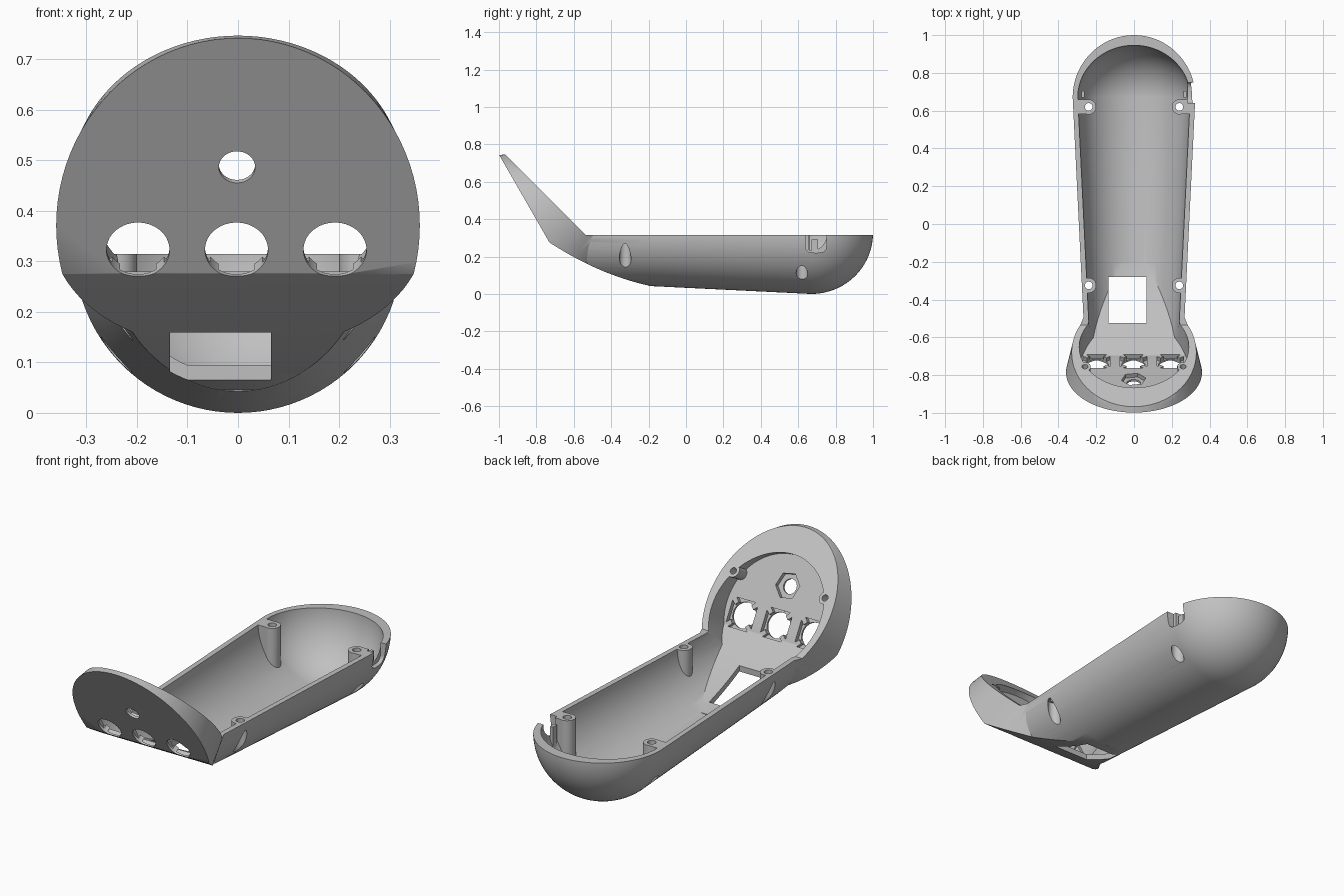
import bpy, bmesh, math
from mathutils import Vector

cube = bpy.data.objects.get("Cube")
if cube:
    bpy.data.objects.remove(cube, do_unlink=True)

grey = bpy.data.materials.new("plain grey")
grey.use_nodes = True
grey.diffuse_color = (0.53, 0.53, 0.53, 1)
grey.node_tree.nodes["Principled BSDF"].inputs["Base Color"].default_value = grey.diffuse_color

TAU = 2 * math.pi
RIM = 0.315          # height of the open rim
AXIS = 0.325         # height of the handle's axis
TILT = Vector((0, -0.498, 0.867))    # up along the head's front face
INTO = Vector((0, 0.867, 0.498))     # from the front face inwards
FOOT = Vector((0, -0.73, 0.275))     # lower edge of the front face


def loft(name, rings):
    """Closed solid through rings with equal point counts."""
    bm = bmesh.new()
    loops = [[bm.verts.new(p) for p in ring] for ring in rings]
    n = len(loops[0])
    for a, b in zip(loops, loops[1:]):
        for i in range(n):
            j = (i + 1) % n
            bm.faces.new((a[i], a[j], b[j], b[i]))
    bm.faces.new(loops[0])
    bm.faces.new(loops[-1])
    bmesh.ops.recalc_face_normals(bm, faces=bm.faces)
    mesh = bpy.data.meshes.new(name)
    bm.to_mesh(mesh)
    bm.free()
    mesh.materials.append(grey)
    obj = bpy.data.objects.new(name, mesh)
    bpy.context.collection.objects.link(obj)
    return obj


def combine(obj, other, op):
    """Apply a boolean and discard the second solid."""
    mod = obj.modifiers.new(op, 'BOOLEAN')
    mod.operation, mod.solver, mod.object = op, 'EXACT', other
    bpy.context.view_layer.objects.active = obj
    bpy.ops.object.modifier_apply(modifier=mod.name)
    bpy.data.objects.remove(other, do_unlink=True)


def cut(obj, other):
    combine(obj, other, 'DIFFERENCE')


def ellipse(centre, u, v, n=96):
    return [centre + u * math.cos(TAU * i / n) + v * math.sin(TAU * i / n) for i in range(n)]


def rod(start, end, radius, n=40):
    axis = (end - start).normalized()
    u = axis.orthogonal().normalized() * radius
    v = axis.cross(u)
    return loft("rod", [ellipse(start, u, v, n), ellipse(end, u, v, n)])


def side_prism(points, x0=-0.6, x1=0.6):
    return loft("prism", [[Vector((x, y, z)) for y, z in points] for x in (x0, x1)])


def box(x0, x1, y0, y1, z0, z1):
    return side_prism([(y0, z0), (y1, z0), (y1, z1), (y0, z1)], x0, x1)


def on_face(x, s, d):
    return Vector((x, 0, 0)) + FOOT + TILT * s + INTO * d


def handle(name, wall, end_radius, end_length):
    """Tapered tube with a domed rear end, turned round the y axis."""
    profile = [(y, 0.325 - 0.049 * (0.67 - y) - wall) for y in (-0.7, -0.2, 0.3)]
    for i in range(25):
        a = math.pi / 2 * min(i / 24, 0.995)
        profile.append((0.67 + end_length * math.sin(a), end_radius * math.cos(a)))
    return loft(name, [ellipse(Vector((0, y, AXIS)), Vector((r, 0, 0)), Vector((0, 0, r)))
                       for y, r in profile])


def underside(lift, steps=16):
    """Curved belly line from the front face back to the handle."""
    out = []
    for i in range(steps + 1):
        u = 0.53 * (1 - i / steps)
        out.append((-0.2 - u, 0.045 + 0.219 * u + 0.406 * u * u + lift))
    return out


# Outer solid: handle plus flared head, trimmed to the side outline
body = handle("handset_shell", 0, 0.325, 0.33)
front_ring = ellipse(Vector((0, -0.785, 0.371)), Vector((0.36, 0, 0)), TILT * 0.428)
back_ring = ellipse(Vector((0, -0.68, 0.46)), Vector((0.33, 0, 0)), Vector((0, -0.287, 0.287)))
head = loft("head", [[a.lerp(b, t) for a, b in zip(front_ring, back_ring)]
                     for t in (-0.3, 0, 0.5, 1, 1.2)])
combine(body, head, 'UNION')
top = on_face(0, 0.65, 0)
outline = [(top.y, top.z)] + underside(0) + [(-0.2, -0.2), (1.2, -0.2), (1.2, RIM),
                                            (-0.535, RIM), (-1.035, RIM + 0.5)]
combine(body, side_prism(outline), 'INTERSECT')

# Inner hollow: handle bore plus head pocket, kept clear of the belly and face
cavity = handle("cavity", 0.027, 0.298, 0.276)
mouth = ellipse(Vector((0, -0.65, 0.43)), Vector((0.29, 0, 0)), Vector((0, -0.217, 0.217)))
combine(cavity, loft("pocket", [[p + INTO * d for p in mouth] for d in (-0.4, 0.05)]), 'UNION')
inner_top = on_face(0, 0.9, 0.035)
inner_foot = on_face(0, 0.015, 0.035)
belly = [p for p in underside(0.03) if p[0] > inner_foot.y + 0.01]
combine(cavity, side_prism([(inner_top.y, inner_top.z), (inner_foot.y, inner_foot.z)] + belly
                           + [(-0.2, -0.21), (1.21, -0.21), (1.21, 1.1)]), 'INTERSECT')

# Screw posts and small ribs stay solid inside the hollow
for side in (-1, 1):
    for y in (-0.325, 0.62):
        x = side * 0.24
        cut(cavity, rod(Vector((x, y, -0.1)), Vector((x, y, 0.4)), 0.04))
        web = sorted((side * 0.25, side * 0.4))
        cut(cavity, box(*web, y - 0.038, y + 0.038, -0.15, 0.41))
    cut(cavity, rod(on_face(side * 0.26, 0.238, -0.05), on_face(side * 0.26, 0.238, 0.2), 0.031))
    rib = sorted((side * 0.262, side * 0.278))
    cut(cavity, box(*rib, 0.67, 0.705, -0.05, 0.29))
cut(body, cavity)

# Screw holes with counterbores from below
for side in (-1, 1):
    for y, depth in ((-0.325, 0.27), (0.62, 0.2)):
        x = side * 0.24
        cut(body, rod(Vector((x, y, -0.1)), Vector((x, y, 0.5)), 0.02))
        cut(body, rod(Vector((x, y, -0.11)), Vector((x, y, depth)), 0.031))
    cut(body, rod(on_face(side * 0.26, 0.238, 0.04), on_face(side * 0.26, 0.238, 0.25), 0.016))

# Three large round openings with slotted seats behind them
for k in (-1, 0, 1):
    cx, cs = k * 0.195 - 0.003, 0.055
    cut(body, rod(on_face(cx, cs, -0.1), on_face(cx, cs, 0.06), 0.0625, 48))
    for q in range(4):
        c, s = math.cos(q * TAU / 4), math.sin(q * TAU / 4)
        slot = [(-0.03, 0.045), (0.03, 0.045), (0.054, 0.071), (-0.054, 0.071)]
        cut(body, loft("slot", [[on_face(cx + a * c - b * s, cs + a * s + b * c, d)
                                 for a, b in slot] for d in (0.012, 0.055)]))

# Small opening with a six-sided nut seat
cut(body, rod(on_face(-0.002, 0.244, -0.1), on_face(-0.002, 0.244, 0.08), 0.036))
cut(body, rod(on_face(-0.002, 0.244, 0.012), on_face(-0.002, 0.244, 0.07), 0.066, 6))

# Rectangular window in the belly
cut(body, box(-0.135, 0.065, -0.525, -0.28, -0.1, 0.26))

# Cable notch in the rear left wall, with rounded lower corners
notch = [(0.64, 0.4), (0.64, 0.25)]
for i in range(1, 12):
    a = math.pi + math.pi * i / 12
    notch.append((0.695 + 0.055 * math.copysign(abs(math.cos(a)) ** 0.6, math.cos(a)),
                  0.25 + 0.03 * math.sin(a)))
notch += [(0.75, 0.25), (0.75, 0.4)]
cut(body, side_prism(notch, 0.283, 0.5))

# Smooth the curved walls, keep the edges crisp
bpy.ops.object.select_all(action='DESELECT')
body.select_set(True)
bpy.context.view_layer.objects.active = body
bpy.ops.object.shade_smooth_by_angle(angle=math.radians(30))
